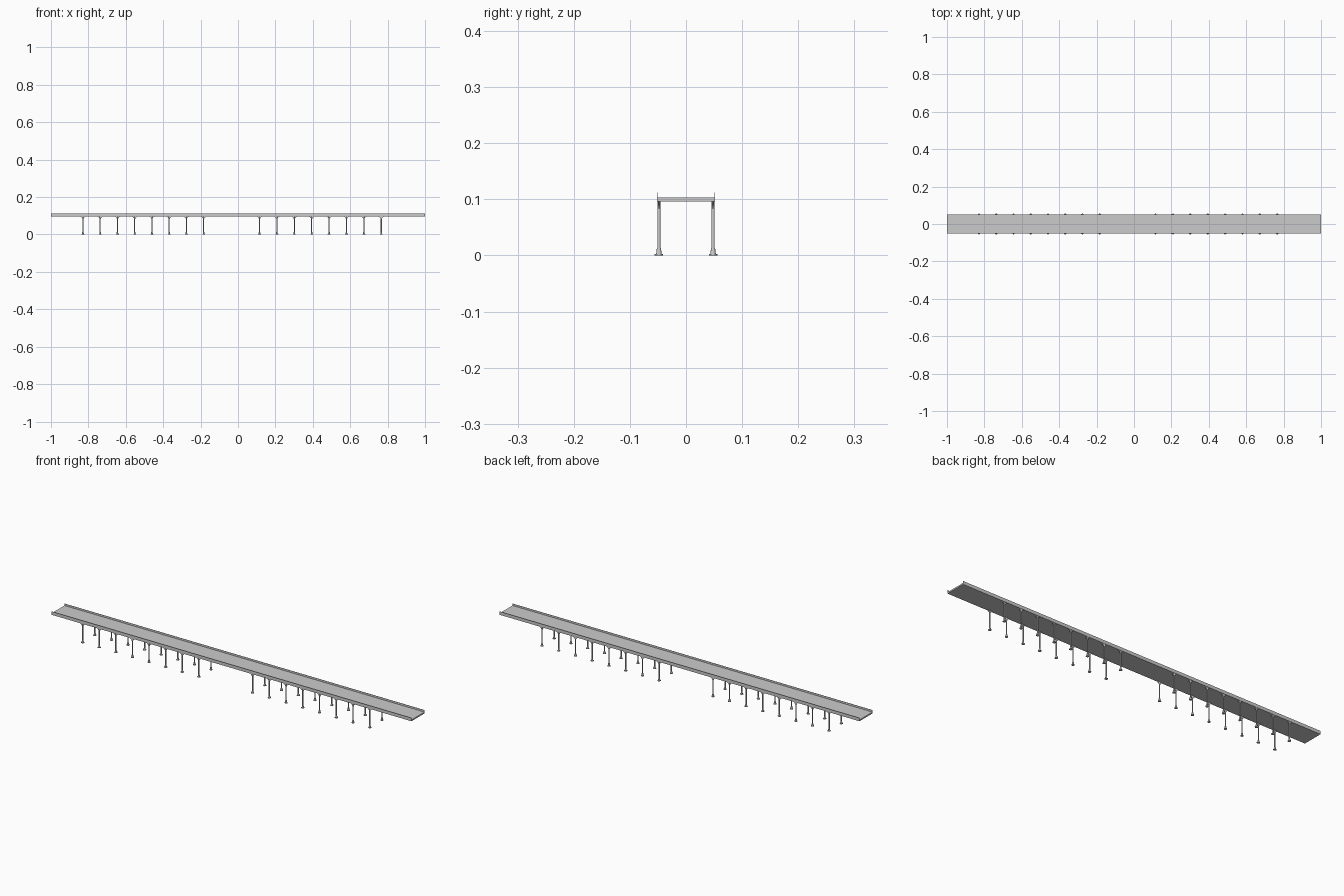
import bpy, bmesh, math

if "Cube" in bpy.data.objects:
    bpy.data.objects.remove(bpy.data.objects["Cube"])

DECK_Z0, DECK_Z1, WALL_Z = 0.096, 0.103, 0.1125
POST_Y = 0.0483
POST_X = [-0.829 + 0.0922 * i for i in range(8)] + [0.115 + 0.093 * i for i in range(8)]


def finish(name, bm):
    bmesh.ops.recalc_face_normals(bm, faces=bm.faces)
    mesh = bpy.data.meshes.new(name)
    bm.to_mesh(mesh)
    bm.free()
    ob = bpy.data.objects.new(name, mesh)
    bpy.context.collection.objects.link(ob)
    return ob


def extrude(name, pts, depth):
    """Extrude a closed outline along the axis where depth is (vector)."""
    bm = bmesh.new()
    face = bm.faces.new([bm.verts.new(p) for p in pts])
    r = bmesh.ops.extrude_face_region(bm, geom=[face])
    verts = [g for g in r["geom"] if isinstance(g, bmesh.types.BMVert)]
    bmesh.ops.translate(bm, verts=verts, vec=depth)
    return finish(name, bm)


# Deck with upstanding edge walls, one channel section along x
W, T = 0.052, 0.0012
section = [(-W, DECK_Z0), (W, DECK_Z0), (W, WALL_Z), (W - T, WALL_Z),
           (W - T, DECK_Z1), (-W + T, DECK_Z1), (-W + T, WALL_Z), (-W, WALL_Z)]
extrude("deck", [(-1, y, z) for y, z in section], (2, 0, 0))

# Turned post: base plate, tapered foot, slim shaft
profile = [(0.0074, 0), (0.0074, 0.0025), (0.005, 0.0025), (0.0036, 0.013),
           (0.0029, 0.0135), (0.0029, DECK_Z0)]
SIDES = 12
bm = bmesh.new()
rings = []
for r, z in profile:
    rings.append([bm.verts.new((r * math.cos(2 * math.pi * k / SIDES),
                                r * math.sin(2 * math.pi * k / SIDES), z))
                  for k in range(SIDES)])
for a, b in zip(rings, rings[1:]):
    for k in range(SIDES):
        n = (k + 1) % SIDES
        bm.faces.new((a[k], a[n], b[n], b[k]))
bm.faces.new(rings[0])
bm.faces.new(rings[-1])
post = finish("post", bm)
bpy.context.view_layer.objects.active = post
post.select_set(True)
bpy.ops.object.shade_smooth_by_angle(angle=math.radians(35))

# Curved spandrel brackets on both sides of the post head
R, X0, BT = 0.018, 0.002, 0.003
arc = [(X0 + R - R * math.cos(a), DECK_Z0 - R + R * math.sin(a))
       for a in (math.radians(90 * i / 8) for i in range(9))]
right = arc + [(0, DECK_Z0), (0, DECK_Z0 - R)]
outline = right[:-2] + [(-x, z) for x, z in reversed(arc)]
bracket = extrude("bracket", [(x, -BT / 2, z) for x, z in outline], (0, BT, 0))

# Repeat along both sides, leaving the gap in the middle
for source in (post, bracket):
    for side in (-1, 1):
        for x in POST_X:
            ob = source.copy()
            ob.location = (x, side * POST_Y, 0)
            bpy.context.collection.objects.link(ob)
    bpy.data.objects.remove(source)
